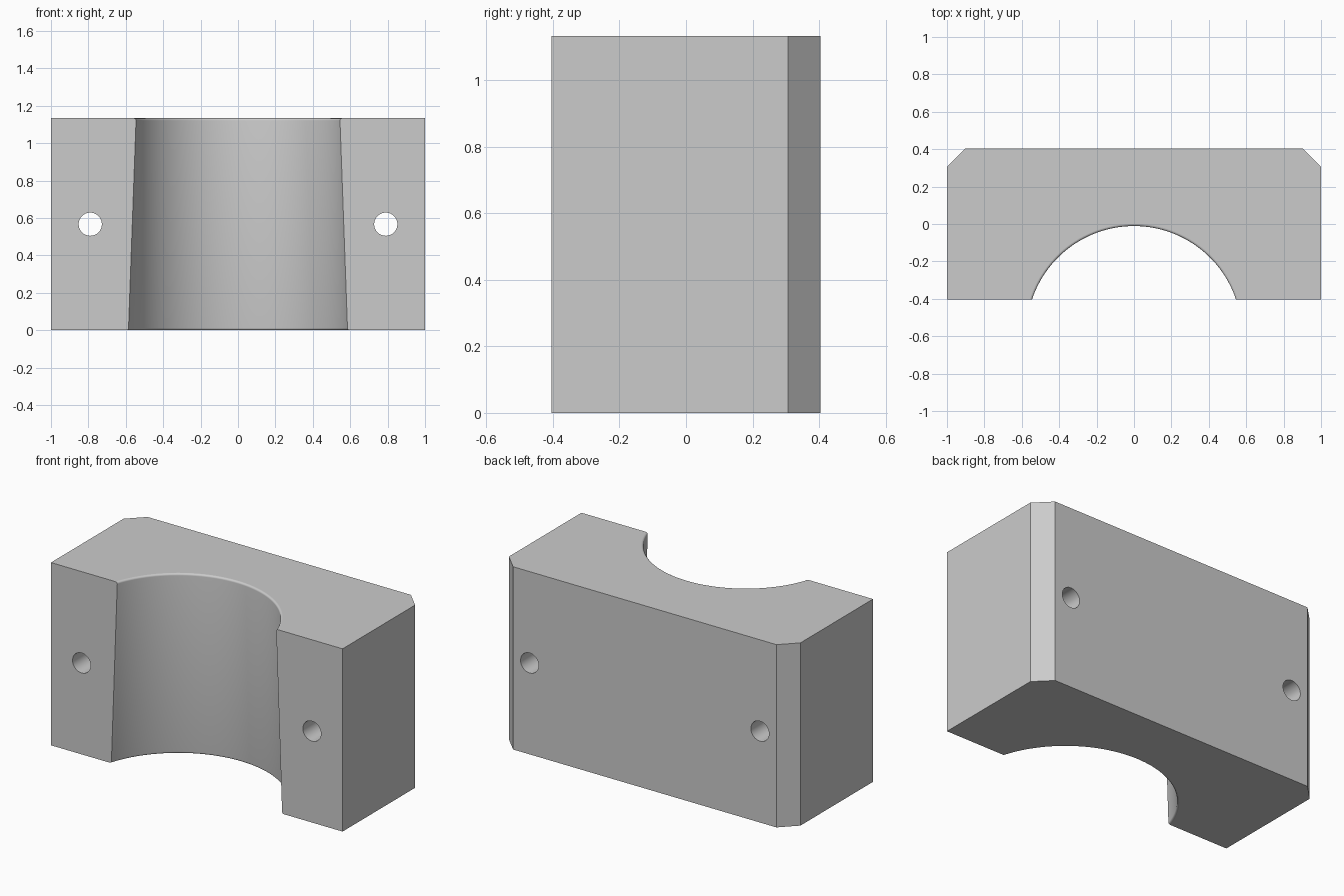
import bpy, bmesh
from math import sin, cos, pi
from mathutils import Matrix, Vector

if "Cube" in bpy.data.objects:
    bpy.data.objects.remove(bpy.data.objects["Cube"], do_unlink=True)

HEIGHT, HALF_DEPTH, CHAMFER = 1.133, 0.404, 0.097
GROOVE_Y, R_BOTTOM, R_TOP, FILLET = -0.586, 0.613, 0.575, 0.012
HOLE_X, HOLE_R = 0.79, 0.062

grey = bpy.data.materials.new("light_grey")
grey.use_nodes = True
grey.diffuse_color = (0.6, 0.6, 0.6, 1)
grey.node_tree.nodes["Principled BSDF"].inputs["Base Color"].default_value = grey.diffuse_color


def make_object(name, bm):
    bmesh.ops.recalc_face_normals(bm, faces=bm.faces)
    mesh = bpy.data.meshes.new(name)
    bm.to_mesh(mesh)
    bm.free()
    mesh.materials.append(grey)
    obj = bpy.data.objects.new(name, mesh)
    bpy.context.collection.objects.link(obj)
    return obj


def subtract(target, cutter):
    mod = target.modifiers.new("cut", 'BOOLEAN')
    mod.operation, mod.solver, mod.object = 'DIFFERENCE', 'EXACT', cutter
    bpy.context.view_layer.objects.active = target
    bpy.ops.object.modifier_apply(modifier=mod.name)
    bpy.data.objects.remove(cutter, do_unlink=True)


# Block with two chamfered back edges
bm = bmesh.new()
outline = [(-1, -HALF_DEPTH), (1, -HALF_DEPTH), (1, HALF_DEPTH - CHAMFER),
           (1 - CHAMFER, HALF_DEPTH), (CHAMFER - 1, HALF_DEPTH), (-1, HALF_DEPTH - CHAMFER)]
base = bm.faces.new([bm.verts.new((x, y, 0)) for x, y in outline])
top = bmesh.ops.extrude_face_region(bm, geom=[base])
bmesh.ops.translate(bm, vec=(0, 0, HEIGHT),
                    verts=[v for v in top["geom"] if isinstance(v, bmesh.types.BMVert)])
block = make_object("clamp_block", bm)

# Tapered groove with rounded rims, lathed as a cutter
STEPS, SIDES = 5, 144
arc = [(1 - sin(i / STEPS * pi / 2), 1 - cos(i / STEPS * pi / 2)) for i in range(STEPS + 1)]
lower = [(R_BOTTOM + FILLET * a, FILLET * b) for a, b in arc]
upper = [(R_TOP + FILLET * a, HEIGHT - FILLET * b) for a, b in reversed(arc)]
profile = [(lower[0][0], -0.1)] + lower + upper + [(upper[-1][0], HEIGHT + 0.1)]
bm = bmesh.new()
rings = [[bm.verts.new((r * cos(2 * pi * i / SIDES), GROOVE_Y + r * sin(2 * pi * i / SIDES), z))
          for i in range(SIDES)] for r, z in profile]
for a, b in zip(rings, rings[1:]):
    for i in range(SIDES):
        j = (i + 1) % SIDES
        bm.faces.new((a[i], a[j], b[j], b[i]))
bm.faces.new(rings[0])
bm.faces.new(rings[-1])
subtract(block, make_object("groove_cutter", bm))

# Bolt holes running front to back
for side in (-1, 1):
    bm = bmesh.new()
    place = Matrix.Translation((side * HOLE_X, 0, HEIGHT / 2)) @ Matrix.Rotation(pi / 2, 4, 'X')
    bmesh.ops.create_cone(bm, cap_ends=True, segments=48, radius1=HOLE_R, radius2=HOLE_R,
                          depth=3 * HALF_DEPTH, matrix=place)
    subtract(block, make_object("hole_cutter", bm))

# Smooth groove and holes, flat outer faces
bpy.ops.object.select_all(action='DESELECT')
block.select_set(True)
bpy.context.view_layer.objects.active = block
bpy.ops.object.shade_smooth_by_angle(angle=pi / 6)


def is_outer(face):
    c, n = face.center, face.normal
    return (abs(n.z) > 0.999 or abs(n.x) > 0.999 and abs(c.x) > 0.99
            or abs(n.y) > 0.999 and abs(c.y) > HALF_DEPTH - 0.001
            or abs(c.x) + c.y > 1 + HALF_DEPTH - CHAMFER - 0.01)


for face in block.data.polygons:
    face.use_smooth = not is_outer(face)
